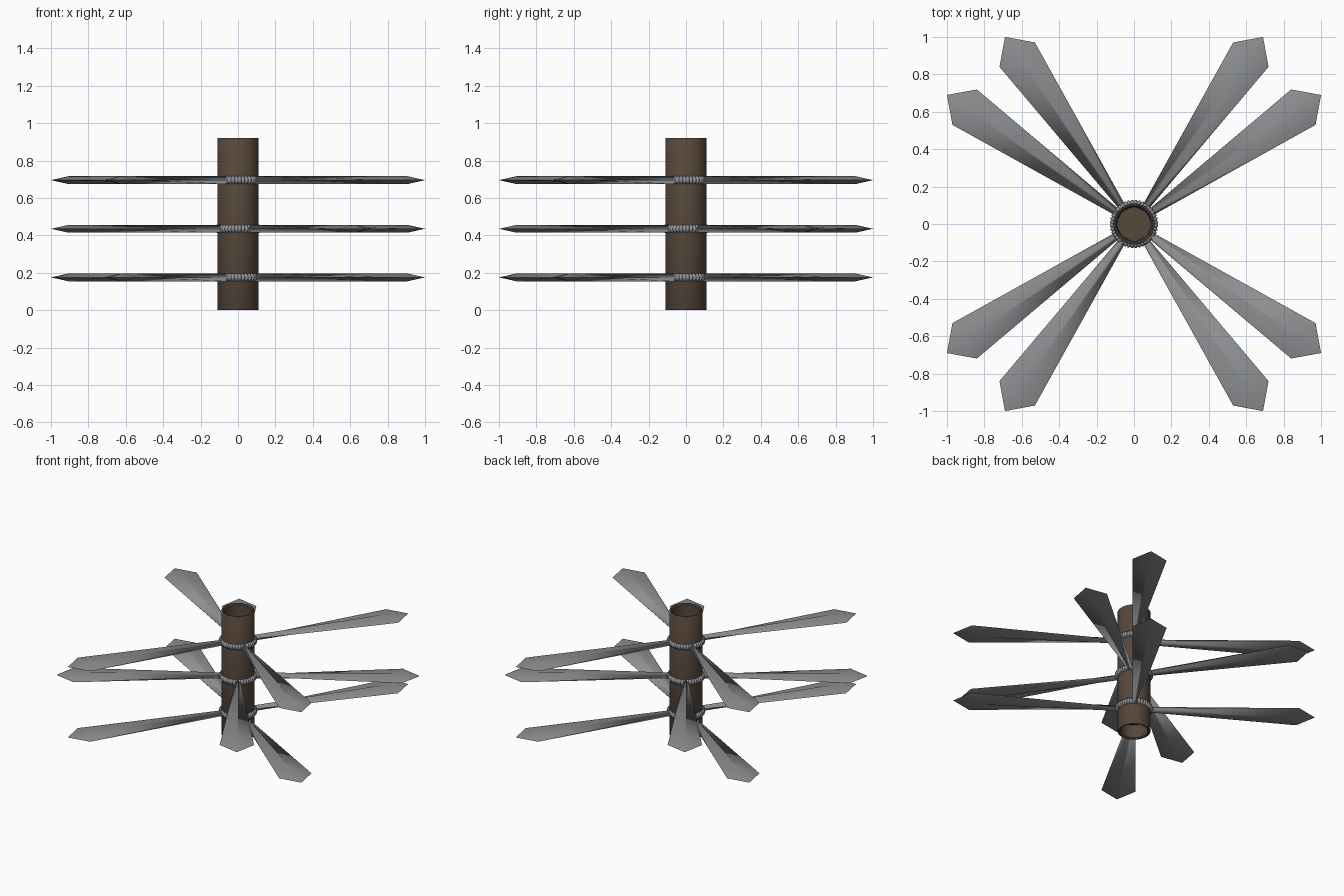
import bpy, bmesh, math
from mathutils import Matrix

if "Cube" in bpy.data.objects:
    bpy.data.objects.remove(bpy.data.objects["Cube"])


def material(name, color):
    m = bpy.data.materials.new(name)
    m.diffuse_color = (*color, 1)
    m.use_nodes = True
    m.node_tree.nodes["Principled BSDF"].inputs["Base Color"].default_value = m.diffuse_color
    return m


BROWN = material("dark_brown", (0.095, 0.063, 0.042))
GREY = material("blade_grey", (0.27, 0.275, 0.285))
STEEL = material("binding_grey", (0.26, 0.29, 0.32))


def finish(bm, name, mat):
    bmesh.ops.recalc_face_normals(bm, faces=bm.faces)
    me = bpy.data.meshes.new(name)
    bm.to_mesh(me)
    bm.free()
    me.materials.append(mat)
    ob = bpy.data.objects.new(name, me)
    bpy.context.collection.objects.link(ob)
    return ob


# Central post: turned profile with a recess in each end
def make_post():
    profile = [(0, 0.10), (0.088, 0.10), (0.092, 0.008), (0.10, 0.0), (0.108, 0.0),
               (0.11, 0.003), (0.11, 0.917), (0.108, 0.92), (0.10, 0.92),
               (0.092, 0.912), (0.088, 0.74), (0, 0.74)]
    bm = bmesh.new()
    vs = [bm.verts.new((r, 0, z)) for r, z in profile]
    edges = [bm.edges.new(p) for p in zip(vs, vs[1:])]
    bmesh.ops.spin(bm, geom=vs + edges, axis=(0, 0, 1), cent=(0, 0, 0),
                   angle=math.tau, steps=48, use_duplicate=False)
    bmesh.ops.remove_doubles(bm, verts=bm.verts, dist=1e-4)
    ob = finish(bm, "post", BROWN)
    bpy.context.view_layer.objects.active = ob
    ob.select_set(True)
    bpy.ops.object.shade_smooth_by_angle(angle=math.radians(40))
    ob.select_set(False)


# Blade: flat diamond section widening outward, ending in a point
def make_blade(name, angle, z):
    bm = bmesh.new()

    def section(r, w, h):
        return [bm.verts.new(p) for p in ((r, w, 0), (r, 0, h), (r, -w, 0), (r, 0, -h))]
    base = section(0.10, 0.018, 0.021)
    wide = section(1.10, 0.115, 0.021)
    tip = bm.verts.new((1.215, 0, 0))
    bm.faces.new(base)
    for i in range(4):
        j = (i + 1) % 4
        bm.faces.new((base[i], base[j], wide[j], wide[i]))
        bm.faces.new((wide[i], wide[j], tip))
    for f in bm.faces:
        f.smooth = True
    # crisp outer rim
    for e in bm.edges:
        a, b = e.verts
        if abs(a.co.z) < 1e-5 and abs(b.co.z) < 1e-5:
            e.smooth = False
    bm.transform(Matrix.Translation((0, 0, z)) @ Matrix.Rotation(math.radians(angle), 4, 'Z'))
    finish(bm, name, GREY)


# Binding: ring with wound ribs
def make_binding(name, z):
    ribs, sub, minor = 40, 6, 10
    n = ribs * sub
    bm = bmesh.new()
    rings = []
    for i in range(n):
        a = math.tau * i / n
        r = 0.016 + 0.007 * abs(math.sin(math.pi * i / sub))
        rings.append([bm.verts.new(((0.107 + r * math.cos(t)) * math.cos(a),
                                    (0.107 + r * math.cos(t)) * math.sin(a),
                                    z + r * math.sin(t)))
                      for t in (math.tau * k / minor for k in range(minor))])
    # leave out the part buried in the post wall
    buried = range(4, 6)
    for i in range(n):
        p, q = rings[i], rings[(i + 1) % n]
        for k in range(minor):
            if k not in buried:
                m = (k + 1) % minor
                bm.faces.new((p[k], q[k], q[m], p[m])).smooth = True
    # keep the ring outside the recess
    for v in bm.verts:
        rad = math.hypot(v.co.x, v.co.y)
        if rad < 0.098:
            v.co.x *= 0.098 / rad
            v.co.y *= 0.098 / rad
    finish(bm, name, STEEL)


make_post()
tiers = [("lower", 0.175, 55.4), ("middle", 0.435, 34.6), ("upper", 0.695, 55.4)]
for label, height, start in tiers:
    make_binding(label + "_binding", height)
    for k in range(4):
        make_blade(f"{label}_blade_{k + 1}", start + 90 * k, height)
